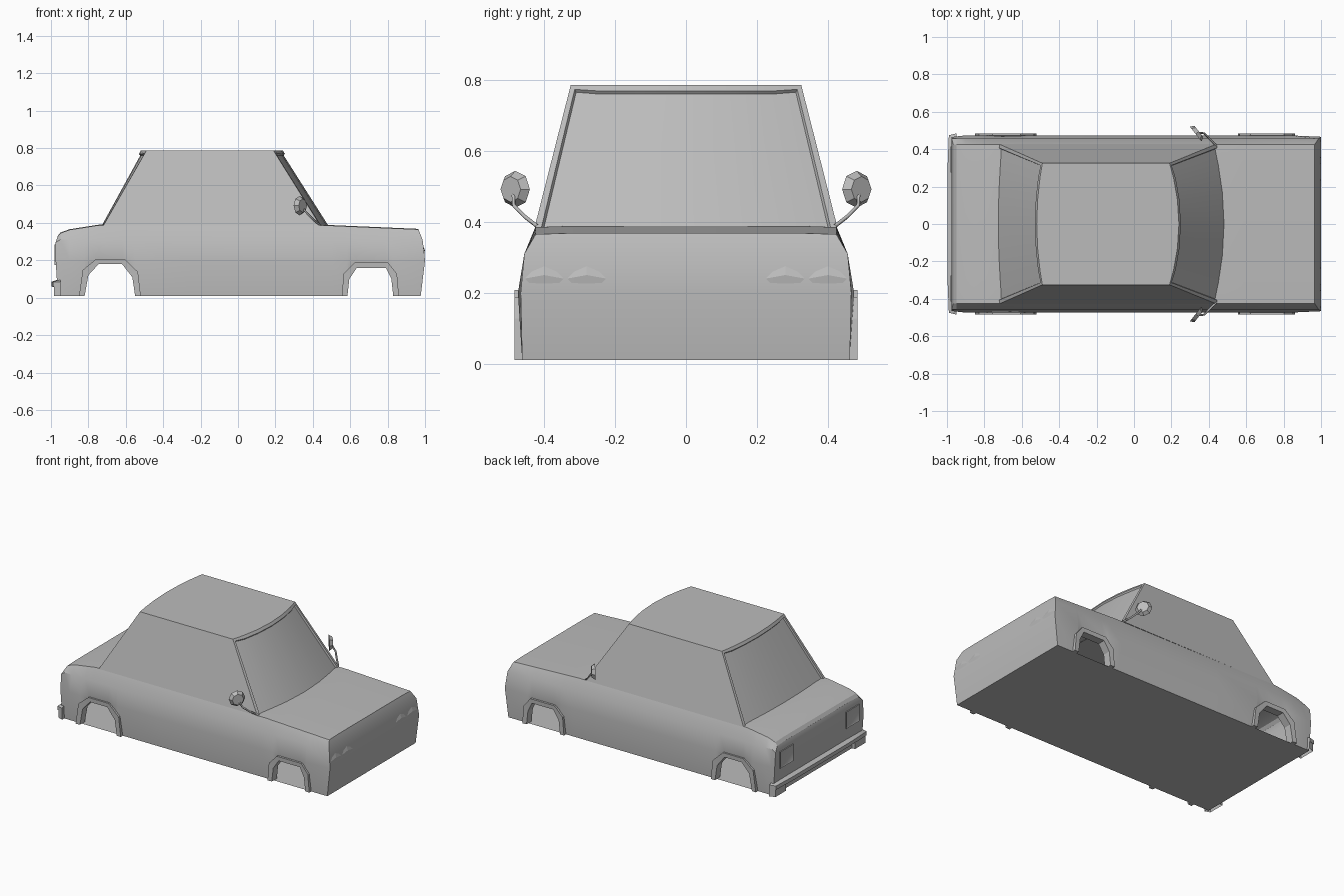
import bpy, bmesh, math
from mathutils import Matrix, Vector

cube = bpy.data.objects.get("Cube")
if cube:
    bpy.data.objects.remove(cube, do_unlink=True)

GREY = (0.5, 0.5, 0.5, 1)
paint = bpy.data.materials.new("plain grey")
paint.diffuse_color = GREY
paint.use_nodes = True
paint.node_tree.nodes["Principled BSDF"].inputs["Base Color"].default_value = GREY


def finish(name, bm, angle=30, normals=True):
    if normals:
        bmesh.ops.recalc_face_normals(bm, faces=bm.faces)
    mesh = bpy.data.meshes.new(name)
    bm.to_mesh(mesh)
    bm.free()
    mesh.materials.append(paint)
    ob = bpy.data.objects.new(name, mesh)
    bpy.context.scene.collection.objects.link(ob)
    bpy.ops.object.select_all(action='DESELECT')
    ob.select_set(True)
    bpy.context.view_layer.objects.active = ob
    bpy.ops.object.shade_smooth_by_angle(angle=math.radians(angle))


def loft(bm, rings, closed=False):
    """Skin a list of equally long point rows; returns the vertex rows."""
    rows = [[bm.verts.new(p) for p in ring] for ring in rings]
    n = len(rows[0])
    for a, b in zip(rows, rows[1:]):
        for i in range(n if closed else n - 1):
            j = (i + 1) % n
            bm.faces.new((a[i], a[j], b[j], b[i]))
    return rows


def lerp(table, x):
    for (x0, z0), (x1, z1) in zip(table, table[1:]):
        if x <= x1:
            return z0 + (z1 - z0) * (x - x0) / (x1 - x0)


# Wheel arch openings (x, z) and the shoulder line of the body
FLOOR = 0.01
REAR_ARCH = [(-.82, FLOOR), (-.8, .12), (-.745, .18), (-.62, .18), (-.565, .11), (-.55, FLOOR)]
FRONT_ARCH = [(.585, FLOOR), (.595, .1), (.635, .16), (.79, .16), (.82, .1), (.83, FLOOR)]
SHOULDER = [(-.975, .325), (-.95, .345), (-.9, .363), (-.74, .388), (.5, .385), (.965, .365)]


# Body shell: cross-sections along x, with the lower edge following the arches
def section(x, low, dx=(0, 0, 0, 0, 0)):
    top = lerp(SHOULDER, x)
    end = .12 * max(0, abs(x) - .9)
    half = [(.462, low), (.474 - end, .2), (.456, min(.31, top - .03)), (.424, top), (.335, top + .003)]
    pts = [(x + d, y, z) for (y, z), d in zip(half, dx)]
    return pts + [(px, -y, z) for px, y, z in reversed(pts)]


stations = [section(-.975, FLOOR, (.012, 0, 0, .01, .01))]
stations += [section(x, FLOOR) for x in (-.95, -.9)]
stations += [section(x, z) for x, z in REAR_ARCH]
stations += [section(x, FLOOR) for x in (-.25, .05, .5)]
stations += [section(x, z) for x, z in FRONT_ARCH]
stations.append(section(.965, FLOOR, (.012, .035, .022, 0, 0)))
bm = bmesh.new()
rows = loft(bm, stations)
for row in (rows[0], rows[-1]):
    for i in range(4):
        bm.faces.new((row[i], row[i + 1], row[8 - i], row[9 - i]))
finish("body_shell", bm, 24)

# Floor pan, facing down
bm = bmesh.new()
bm.faces.new([bm.verts.new(p) for p in
              ((-.963, -.462, FLOOR), (-.963, .462, FLOOR), (.977, .462, FLOOR), (.977, -.462, FLOOR))])
finish("floor_pan", bm, normals=False)


# Cabin: base outline to roof outline, bowed at both ends, with sunken glass
FRACTIONS = (-1, -.75, -.4, 0, .4, .75, 1)


def outline(rear, front, rear_bow, front_bow, half, z):
    front_edge = [(front - front_bow * f * f, f * half, z) for f in FRACTIONS]
    rear_edge = [(rear + rear_bow * f * f, f * half, z) for f in reversed(FRACTIONS)]
    return front_edge + rear_edge


bm = bmesh.new()
base, roof = loft(bm, [outline(-.74, .495, .02, .055, .427, .385),
                       outline(-.52, .24, .03, .05, .325, .786)], True)
n = len(FRACTIONS)
for i in range(n - 1):
    bm.faces.new((roof[i], roof[i + 1], roof[2 * n - 2 - i], roof[2 * n - 1 - i]))
bmesh.ops.recalc_face_normals(bm, faces=bm.faces)
for side in (1, -1):
    glass = [f for f in bm.faces if f.normal.x * side > .5]
    bmesh.ops.inset_region(bm, faces=glass, thickness=.02, depth=0)
    bmesh.ops.inset_region(bm, faces=glass, thickness=.004, depth=-.01)
finish("cabin", bm, 28)


# Flared lips around the wheel arches
def arch_lip(name, arch, side):
    cx = (arch[0][0] + arch[-1][0]) / 2
    rings = []
    for x, z in arch:
        out = .03 if abs(x - cx) > .1 else .012
        rise = .028 if z > FLOOR else 0
        ox = x + math.copysign(out, x - cx)
        rings.append([(x, side * .43, z), (x, side * .482, z),
                      (ox, side * .484, z + rise), (ox, side * .455, z + rise)])
    bm = bmesh.new()
    rows = loft(bm, rings, True)
    for row in (rows[0], rows[-1]):
        bm.faces.new(row)
    finish(name, bm, 20)


# Wrap-around bumper at the tail
path = [(-.95, .484), (-.99, .474), (-.997, .3), (-.997, -.3), (-.99, -.474), (-.95, -.484)]
bm = bmesh.new()
rings = []
for x, y in path:
    inner = Vector((x + (.03 if x < -.96 else 0), y * .955))
    rings.append([(x, y, .06), (x, y, .085), (inner.x, inner.y, .095), (inner.x, inner.y, .05)])
rows = loft(bm, rings, True)
for row in (rows[0], rows[-1]):
    bm.faces.new(row)
finish("tail_bumper", bm)

# Parts found on both sides
for side, label in ((1, "left"), (-1, "right")):
    arch_lip("rear_arch_lip_" + label, REAR_ARCH, side)
    arch_lip("front_arch_lip_" + label, FRONT_ARCH, side)

    # Skirt below the bumper end
    bm = bmesh.new()
    loft(bm, [[(-.948, side * .484, z), (-.985, side * .472, z), (-.985, side * .36, z),
               (-.965, side * .36, z), (-.948, side * .455, z)] for z in (FLOOR, .06)], True)
    finish("bumper_skirt_" + label, bm)

    # Tail lamp
    bm = bmesh.new()
    bmesh.ops.create_cube(bm, size=1)
    bmesh.ops.scale(bm, vec=(.012, .14, .11), verts=bm.verts)
    bmesh.ops.translate(bm, vec=(-.975, side * .345, .23), verts=bm.verts)
    bm.normal_update()
    lens = [f for f in bm.faces if f.normal.x < -.9]
    bmesh.ops.inset_region(bm, faces=lens, thickness=.01, depth=-.004)
    finish("tail_lamp_" + label, bm)

    # Faceted headlamp bulges
    bm = bmesh.new()
    for y in (.28, .4):
        ring = [bm.verts.new((.992 + dx, side * (y + dy), .24 + dz))
                for dx, dy, dz in ((.006, -.055, 0), (-.008, 0, .055), (.006, .055, 0), (0, 0, -.055))]
        tip = bm.verts.new((1.0, side * y, .25))
        for i in range(4):
            bm.faces.new((ring[i], ring[(i + 1) % 4], tip))
    finish("headlamp_facets_" + label, bm, 5)

    # Octagonal mirror, turned outward, on a bent stalk
    bm = bmesh.new()
    bmesh.ops.create_cone(bm, cap_ends=True, segments=8, radius1=.052, radius2=.036, depth=.022)
    turn = Matrix.Rotation(side * math.radians(38), 4, 'Z') @ Matrix.Rotation(math.radians(90), 4, 'Y')
    bmesh.ops.transform(bm, matrix=Matrix.Translation((.338, side * .488, .492)) @ turn, verts=bm.verts)
    finish("mirror_head_" + label, bm)

    curve = bpy.data.curves.new("mirror_stalk_" + label, 'CURVE')
    curve.dimensions = '3D'
    curve.bevel_depth = .006
    curve.bevel_resolution = 0
    line = curve.splines.new('POLY')
    stalk = [(.44, .42, .388), (.405, .455, .415), (.375, .485, .445), (.345, .487, .48)]
    line.points.add(len(stalk) - 1)
    for p, (x, y, z) in zip(line.points, stalk):
        p.co = (x, side * y, z, 1)
    curve.materials.append(paint)
    bpy.context.scene.collection.objects.link(bpy.data.objects.new("mirror_stalk_" + label, curve))
